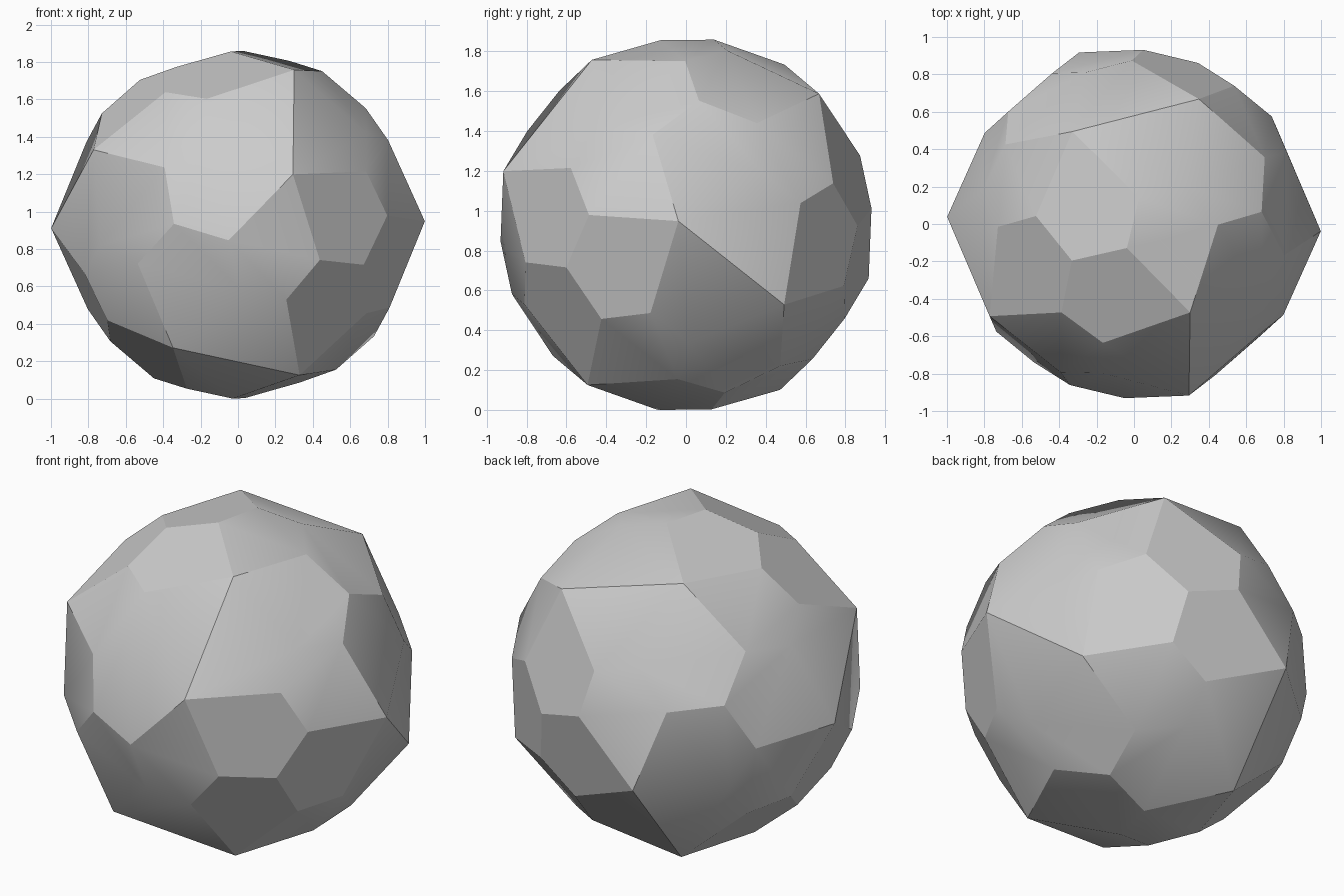
import bpy, bmesh
from mathutils import Vector, Matrix
from itertools import product

cube = bpy.data.objects.get("Cube")
if cube:
    bpy.data.objects.remove(cube, do_unlink=True)

# Corner families, given in the solid's own axes
TIP = (0.934, 0.0, 0.357)
RIDGE = (0.8156, 0.45, 0.13)
SHOULDER = (0.628, 0.257, 0.645)
HUB = (0.535, 0.535, 0.535)


def turn(p, n):
    """Cycle the three coordinates n times."""
    for _ in range(n):
        p = (p[2], p[0], p[1])
    return p


def flip(p, s):
    return tuple(a * b for a, b in zip(p, s))


# One face of each kind; symmetry makes the rest
kite = [TIP, RIDGE, turn(SHOULDER, 1), HUB, SHOULDER]
roof = [TIP, RIDGE, flip(RIDGE, (1, 1, -1)), flip(TIP, (1, 1, -1))]
ridge_low = turn(RIDGE, 2)
cap = [TIP, SHOULDER, ridge_low, flip(ridge_low, (1, -1, 1)), flip(SHOULDER, (1, -1, 1))]

# Tilt of the solid in the world
a = Vector((0.317, -0.742, 0.586)).normalized()
b = Vector((-0.951, -0.236, 0.199))
b = (b - a * a.dot(b)).normalized()
tilt = Matrix((a, b, a.cross(b))).transposed()

bm = bmesh.new()
corners, ridges, faces, crisp = {}, set(), set(), set()


def corner(p):
    key = tuple(round(c, 4) + 0.0 for c in p)
    if key not in corners:
        corners[key] = bm.verts.new(tilt @ Vector(p))
        if sorted(abs(c) for c in key) == sorted(RIDGE):
            ridges.add(corners[key])
    return corners[key]


# Repeat each face over the rotations and reflections
for shape in (kite, roof, cap):
    for n, s in product(range(3), product((1, -1), repeat=3)):
        verts = [corner(turn(flip(p, s), n)) for p in shape]
        key = frozenset(verts)
        if key in faces:
            continue
        faces.add(key)
        f = bm.faces.new(verts)
        f.smooth = True
        if shape is kite and s[0] * s[1] * s[2] < 0:
            crisp.add(f)

bmesh.ops.recalc_face_normals(bm, faces=bm.faces[:])

# Soft edges only around the ridge corners, away from the crisp kites
for e in bm.edges:
    soft = any(v in ridges for v in e.verts) and not any(f in crisp for f in e.link_faces)
    e.smooth = soft

# Stand on the ground
low = min(v.co.z for v in bm.verts)
bmesh.ops.translate(bm, verts=bm.verts[:], vec=(0, 0, -low))

mesh = bpy.data.meshes.new("faceted_ball")
bm.to_mesh(mesh)
bm.free()
ball = bpy.data.objects.new("faceted_ball", mesh)
bpy.context.collection.objects.link(ball)

grey = bpy.data.materials.new("plain_grey")
grey.use_nodes = True
colour = (0.6, 0.6, 0.6, 1.0)
grey.diffuse_color = colour
grey.node_tree.nodes["Principled BSDF"].inputs["Base Color"].default_value = colour
mesh.materials.append(grey)
